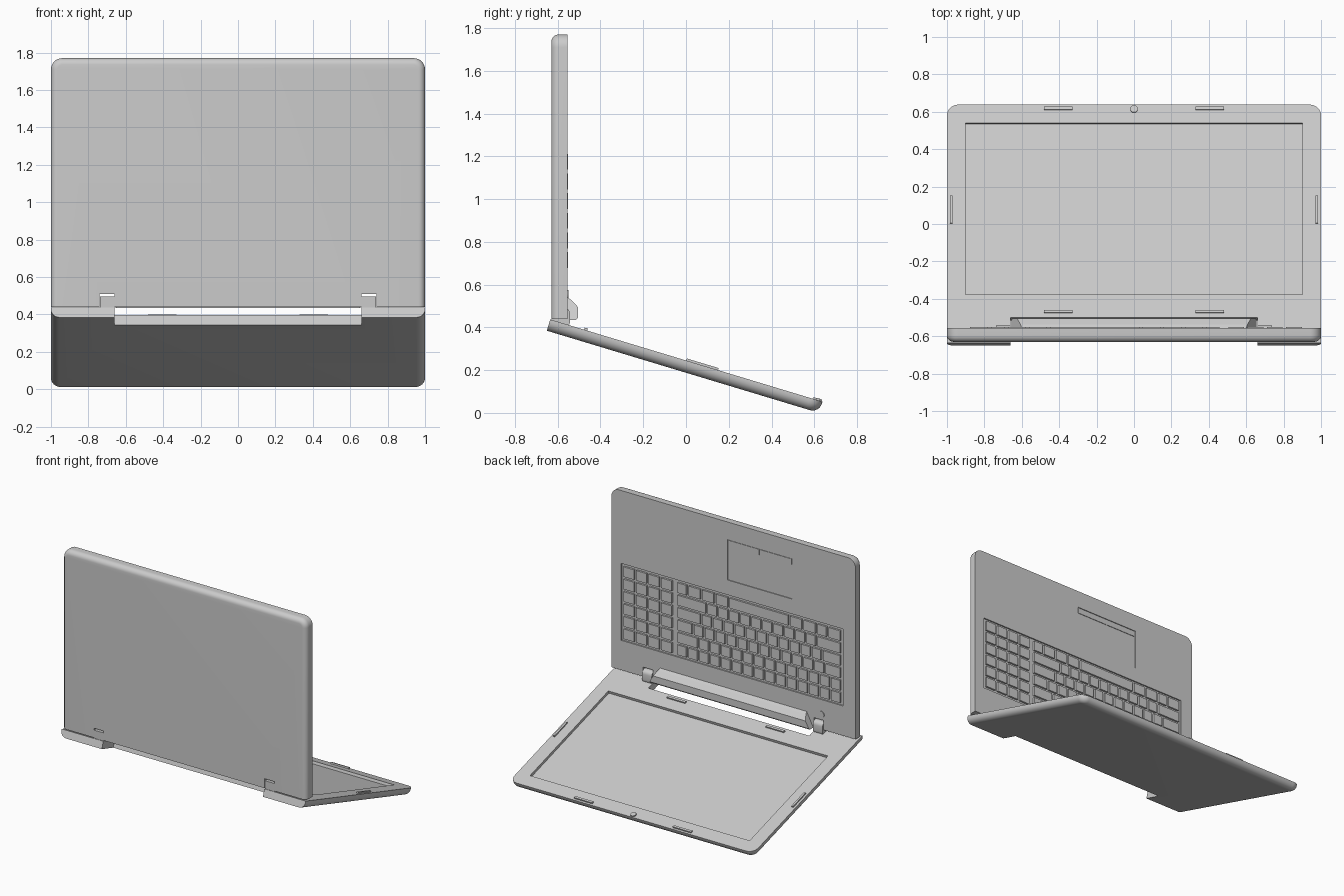
import bpy, bmesh, math
from mathutils import Matrix, Vector

if "Cube" in bpy.data.objects:
    bpy.data.objects.remove(bpy.data.objects["Cube"])

grey = bpy.data.materials.new("light_grey")
grey.use_nodes = True
grey.diffuse_color = (0.6, 0.6, 0.6, 1)
grey.node_tree.nodes["Principled BSDF"].inputs["Base Color"].default_value = (0.6, 0.6, 0.6, 1)


def frame(origin, along, out):
    """Panel frame: x across, v away from the hinge, w out of the inner face."""
    m = Matrix((Vector((1, 0, 0)), Vector(along), Vector(out))).transposed().to_4x4()
    m.translation = origin
    return m


TILT = math.radians(16.8)
LID = frame((0, -0.635, 0.437), (0, math.cos(TILT), -math.sin(TILT)),
            (0, math.sin(TILT), math.cos(TILT)))
BASE = frame((0, -0.555, 0.44), (0, 0, 1), (0, 1, 0))
LID_LEN, BASE_LEN = 1.33, 1.33


def finish(bm, name, m, smooth=False):
    bmesh.ops.transform(bm, matrix=m, verts=bm.verts)
    bmesh.ops.recalc_face_normals(bm, faces=bm.faces)
    mesh = bpy.data.meshes.new(name)
    bm.to_mesh(mesh)
    bm.free()
    mesh.materials.append(grey)
    ob = bpy.data.objects.new(name, mesh)
    bpy.context.collection.objects.link(ob)
    if smooth:
        bpy.ops.object.select_all(action='DESELECT')
        ob.select_set(True)
        bpy.context.view_layer.objects.active = ob
        bpy.ops.object.shade_smooth_by_angle(angle=math.radians(35))
    return ob


def add_box(bm, x0, x1, v0, v1, w0, w1):
    m = Matrix.Translation(((x0 + x1) / 2, (v0 + v1) / 2, (w0 + w1) / 2))
    bmesh.ops.create_cube(bm, size=1, matrix=m @ Matrix.Diagonal((x1 - x0, v1 - v0, w1 - w0, 1)))


def boxes(name, m, specs):
    bm = bmesh.new()
    for s in specs:
        add_box(bm, *s)
    return finish(bm, name, m)


def prism(bm, pts, w0, w1):
    low = bm.faces.new([bm.verts.new((x, v, w0)) for x, v in pts])
    ext = bmesh.ops.extrude_face_region(bm, geom=[low])
    bmesh.ops.translate(bm, verts=[g for g in ext["geom"] if isinstance(g, bmesh.types.BMVert)],
                        vec=(0, 0, w1 - w0))
    return low


def panel(name, m, length, depth, edge_radius, notch):
    """Slab with two rounded outer corners, a notched hinge edge and a rounded outer rim."""
    r = 0.06
    arc = [(1 - r + r * math.cos(t), length - r + r * math.sin(t))
           for t in (math.pi / 2 * i / 8 for i in range(9))]
    half = notch + [(1, 0)] + arc
    pts = half + [(-x, v) for x, v in reversed(half)]
    bm = bmesh.new()
    prism(bm, pts, -depth, 0)
    rim = [e for e in bm.edges
           if all(abs(v.co.z + depth) < 1e-5 for v in e.verts)
           and (any(v.co.y > length / 2 for v in e.verts))]
    bmesh.ops.bevel(bm, geom=rim, offset=edge_radius, segments=6, profile=0.5,
                    affect='EDGES', clamp_overlap=False)
    return finish(bm, name, m, smooth=True)


def cut(ob, cutter):
    mod = ob.modifiers.new("recess", 'BOOLEAN')
    mod.operation, mod.object, mod.solver = 'DIFFERENCE', cutter, 'EXACT'
    bpy.context.view_layer.update()
    ev = ob.evaluated_get(bpy.context.evaluated_depsgraph_get())
    mesh = bpy.data.meshes.new_from_object(ev)
    ob.modifiers.clear()
    ob.data = mesh
    bpy.data.objects.remove(cutter)


# Screen lid with a wide hinge gap and a recessed display
lid = panel("screen_lid", LID, LID_LEN, 0.055, 0.045, [(0.66, 0.14), (0.66, 0)])
cut(lid, boxes("display_cutter", LID, [(-0.9, 0.9, 0.27, 1.228, -0.02, 0.05)]))

# Keyboard base with two hinge slots, keyboard well and touchpad well
base = panel("keyboard_base", BASE, BASE_LEN, 0.075, 0.035,
             [(0.66, 0), (0.66, 0.07), (0.74, 0.07), (0.74, 0)])
cut(base, boxes("keyboard_cutter", BASE, [(-0.9, 0.92, 0.22, 0.79, -0.01, 0.05)]))
cut(base, boxes("touchpad_cutter", BASE, [(-0.48, 0.05, 0.9, 1.2, -0.006, 0.05)]))
boxes("touchpad_buttons", BASE, [(-0.475, -0.22, 1.155, 1.195, -0.007, -0.002),
                                 (-0.21, 0.045, 1.155, 1.195, -0.007, -0.002)])

# Keys: six rows from the function row to the space bar row, widths in key units
rows = [[1] * 15,
        [1] * 13 + [2],
        [1.5] + [1] * 12 + [1.5],
        [1.75] + [1] * 11 + [2.25],
        [2.25] + [1] * 10 + [2.75],
        [1.25, 1, 1.25, 1.25, 5.5, 1.25, 1.25, 1.25, 1]]
UNIT, PITCH, GAP = 0.09, 0.092, 0.009
keys = []
for i, widths in enumerate(rows):
    v0 = 0.229 + i * PITCH
    x = -0.885
    for wd in widths:
        keys.append((x + GAP, x + wd * UNIT - GAP, v0 + GAP, v0 + PITCH - GAP, -0.012, 0.004))
        x += wd * UNIT
    for k in range(4):
        nx = 0.495 + k * 0.103
        keys.append((nx + GAP, nx + 0.103 - GAP, v0 + GAP, v0 + PITCH - GAP, -0.012, 0.004))
boxes("keys", BASE, keys)

# Hinge bar: sloped profile with tapered ends
profile = [(0, 0.1), (0.018, 0.088), (0.05, 0.055), (0.05, 0.005), (0.04, -0.005), (0, -0.005)]
bm = bmesh.new()
ends = []
for side in (-1, 1):
    ends.append([bm.verts.new((side * (0.655 - 0.55 * max(v, 0)), v, w)) for w, v in profile])
    bm.faces.new(ends[-1])
for i in range(len(profile)):
    j = (i + 1) % len(profile)
    bm.faces.new((ends[0][i], ends[0][j], ends[1][j], ends[1][i]))
finish(bm, "hinge_bar", BASE)

# Hinge tabs rising from the lid into the base slots
for side, label in ((1, "left"), (-1, "right")):
    bm = bmesh.new()
    add_box(bm, side * 0.7 - 0.039, side * 0.7 + 0.039, -0.045, 0.055, -0.073, 0.012)
    tops = [e for e in bm.edges if abs(e.verts[0].co.x - e.verts[1].co.x) > 0.01
            and e.verts[0].co.z > 0]
    bmesh.ops.bevel(bm, geom=tops, offset=0.03, segments=5, profile=0.5, affect='EDGES')
    finish(bm, label + "_hinge_tab", BASE, smooth=True)

# Rubber bumpers around the display
bumpers = []
for s in (-1, 1):
    a, b = sorted((s * 0.33, s * 0.48))
    bumpers += [(a, b, 1.3, 1.316, -0.002, 0.01), (a, b, 0.165, 0.181, -0.002, 0.01)]
    a, b = sorted((s * 0.97, s * 0.984))
    bumpers.append((a, b, 0.665, 0.82, -0.002, 0.01))
boxes("bumpers", LID, bumpers)


def disc(name, m, x, v, radius, height):
    bm = bmesh.new()
    bmesh.ops.create_cone(bm, cap_ends=True, segments=24, radius1=radius, radius2=radius,
                          depth=height, matrix=Matrix.Translation((x, v, height / 2 - 0.002)))
    finish(bm, name, m, smooth=True)


# Camera and power button
disc("camera", LID, 0, 1.305, 0.02, 0.01)
disc("power_button", BASE, -0.72, 0.11, 0.025, 0.007)
